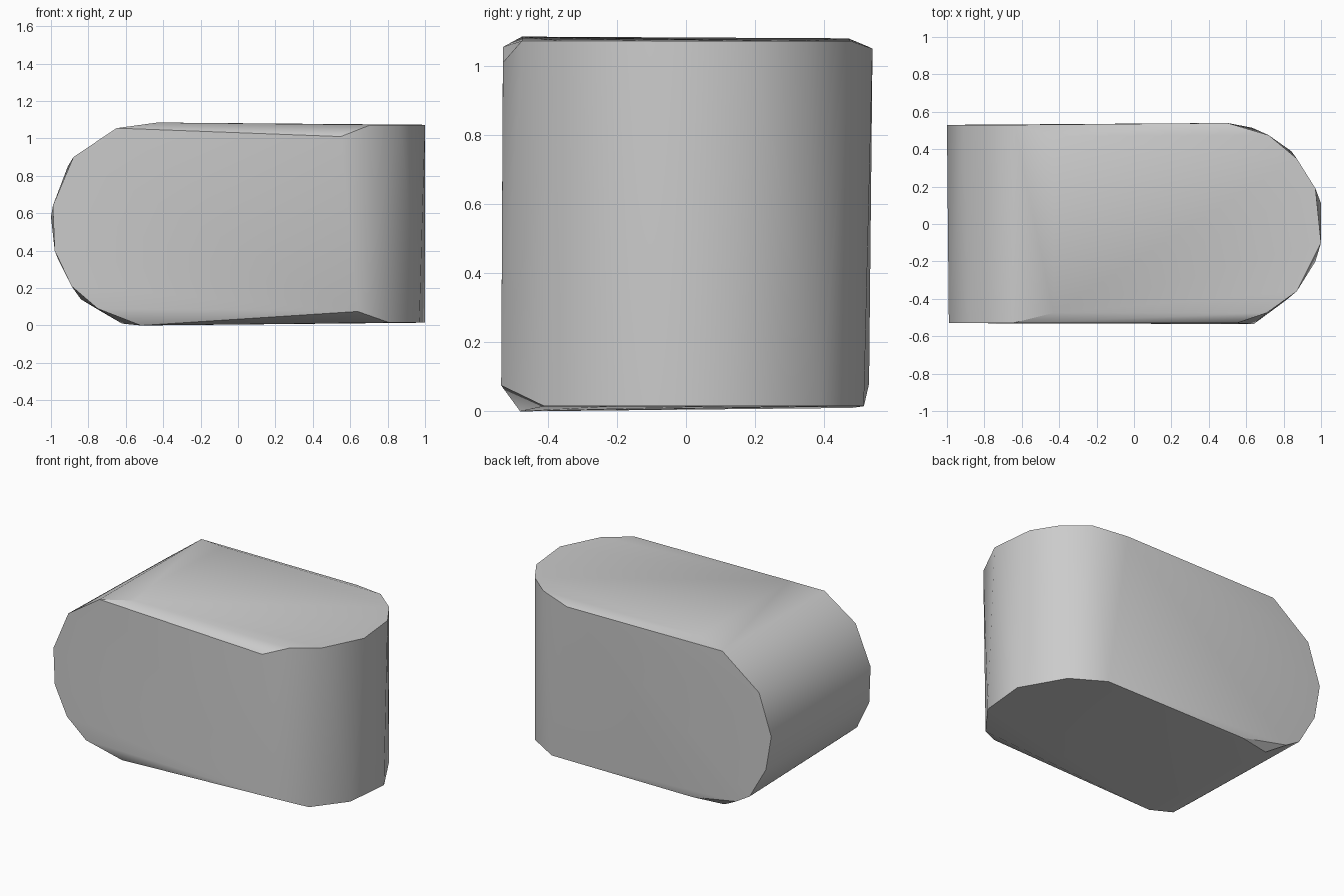
import bpy
import bmesh
import math

default_cube = bpy.data.objects.get("Cube")
if default_cube:
    bpy.data.objects.remove(default_cube, do_unlink=True)


def flat_material(name, colour):
    mat = bpy.data.materials.new(name)
    mat.use_nodes = True
    mat.diffuse_color = colour
    shader = mat.node_tree.nodes["Principled BSDF"]
    shader.inputs["Base Color"].default_value = colour
    shader.inputs["Roughness"].default_value = 0.6
    return mat


def hull_object(name, points, material, sharp_angle):
    """Wrap a convex skin around the outlines and smooth its round sides."""
    bm = bmesh.new()
    for point in points:
        bm.verts.new(point)
    result = bmesh.ops.convex_hull(bm, input=bm.verts[:])
    unused = {v for v in result["geom_interior"] + result["geom_unused"]
              if isinstance(v, bmesh.types.BMVert)}
    bmesh.ops.delete(bm, geom=list(unused), context="VERTS")
    bmesh.ops.recalc_face_normals(bm, faces=bm.faces[:])
    mesh = bpy.data.meshes.new(name)
    bm.to_mesh(mesh)
    bm.free()
    mesh.materials.append(material)
    obj = bpy.data.objects.new(name, mesh)
    bpy.context.collection.objects.link(obj)
    bpy.ops.object.select_all(action="DESELECT")
    obj.select_set(True)
    bpy.context.view_layer.objects.active = obj
    bpy.ops.object.shade_smooth_by_angle(angle=math.radians(sharp_angle))
    return obj


# Lying round end: x, z outlines of its front and back caps
HALF_DEPTH = 0.53
front_cap = [(-0.65, 1.055), (-0.88, 0.9), (-0.99, 0.64),
             (-0.98, 0.4), (-0.89, 0.21), (-0.75, 0.09)]
back_cap = [(-0.64, 1.055), (-0.91, 0.85), (-1.0, 0.58),
            (-0.96, 0.35), (-0.84, 0.14), (-0.74, 0.08)]

# Upright round end: x, y outlines of its top and bottom caps
TOP, BOTTOM = 1.073, 0.015
top_cap = [(0.71, -0.475), (0.87, -0.36), (1.0, -0.1),
           (0.97, 0.19), (0.87, 0.35), (0.72, 0.475)]
bottom_cap = [(0.81, -0.41), (0.97, -0.2), (1.0, 0.11),
              (0.84, 0.39), (0.63, 0.515)]

# Bevelled corners where the two round ends run into each other
corners = [(-0.43, -0.475, 1.085), (-0.43, 0.47, 1.08),
           (0.55, -0.53, 1.01), (0.5, 0.54, 1.05),
           (0.64, -0.535, 0.075), (-0.52, -0.48, 0.0),
           (-0.62, 0.48, 0.01), (-0.41, 0.515, 0.015)]

points = [(x, -HALF_DEPTH, z) for x, z in front_cap]
points += [(x, HALF_DEPTH, z) for x, z in back_cap]
points += [(x, y, TOP) for x, y in top_cap]
points += [(x, y, BOTTOM) for x, y in bottom_cap]
points += corners

grey = flat_material("plain grey", (0.6, 0.6, 0.6, 1.0))
hull_object("crossed_round_block", points, grey, 30)
